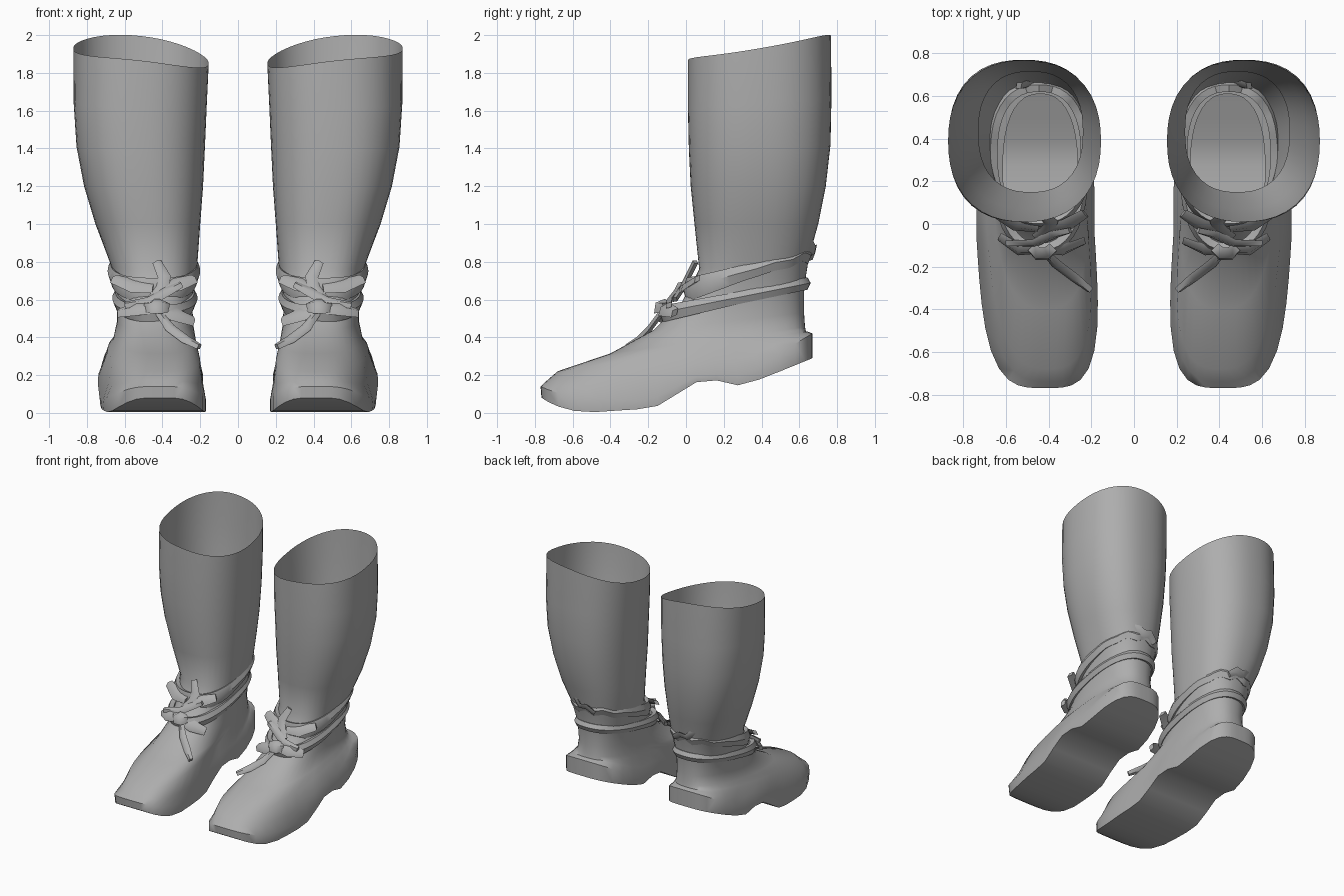
import bpy, bmesh, math
from mathutils import Vector

if "Cube" in bpy.data.objects:
    bpy.data.objects.remove(bpy.data.objects["Cube"])

N = 44  # points around every ring

leather = bpy.data.materials.new("grey leather")
leather.diffuse_color = (0.42, 0.42, 0.42, 1)
leather.use_nodes = True
leather.node_tree.nodes["Principled BSDF"].inputs["Base Color"].default_value = leather.diffuse_color


def interp(table, y):
    """Piecewise linear lookup."""
    if y <= table[0][0]:
        return table[0][1]
    for (a, za), (b, zb) in zip(table, table[1:]):
        if y <= b:
            return za + (zb - za) * (y - a) / (b - a)
    return table[-1][1]


def ring(y0, y1, x0, x1, zf, zb, e=2.4, skew=0.0, tilt=0.0, sag=0.0, table=None):
    """Rounded outline, first point at the front, height running from zf to zb."""
    pts = []
    for i in range(N):
        t = 2 * math.pi * i / N
        s, c = math.sin(t), -math.cos(t)
        r = (abs(s) ** e + abs(c) ** e) ** (-1 / e)
        u, v = r * s, r * c
        y = (y0 + y1) / 2 + v * (y1 - y0) / 2
        x = (x0 + x1) / 2 + u * (x1 - x0) / 2 + skew * max(0, -v)
        z = zf + (zb - zf) * (v + 1) / 2 + tilt * u - sag * u * u
        pts.append(Vector((x, y, interp(table, y) if table else z)))
    return pts


def bridge(bm, a, b):
    n = len(a)
    for i in range(n):
        bm.faces.new((a[i], b[i], b[(i + 1) % n], a[(i + 1) % n]))


def finish(bm, name, angle, recalc=True):
    """Make the object and mirror it onto the other foot."""
    if recalc:
        bmesh.ops.recalc_face_normals(bm, faces=bm.faces[:])
    me = bpy.data.meshes.new(name)
    bm.to_mesh(me)
    bm.free()
    me.materials.append(leather)
    ob = bpy.data.objects.new(name, me)
    bpy.context.collection.objects.link(ob)
    bpy.ops.object.select_all(action='DESELECT')
    ob.select_set(True)
    bpy.context.view_layer.objects.active = ob
    bpy.ops.object.shade_smooth_by_angle(angle=math.radians(angle))
    mod = ob.modifiers.new("other foot", 'MIRROR')
    mod.use_mirror_merge = False
    return ob


# Boot shell: lining, shaft, ankle, instep and sole as one loft
edge = [(-.77, .14), (-.7, .11), (-.55, .08), (-.2, .06), (.1, .215), (.27, .19), (.4, .25), (.6, .38), (.67, .42)]
under = [(-.765, .08), (-.7, .04), (-.55, .0), (-.17, .025), (.1, .19), (.15, .175), (.27, .145), (.4, .18), (.67, .29)]
rings = [
    ring(.15, .715, .24, .73, 1.0, 1.12),
    ring(.07, .745, .195, .81, 1.35, 1.42),
    ring(.025, .76, .165, .86, 1.7, 1.75),
    ring(.01, .768, .155, .872, 1.865, 1.995, 2.3, tilt=.04, sag=.04),
    ring(.01, .77, .165, .87, 1.62, 1.66),
    ring(.015, .765, .175, .855, 1.4, 1.42),
    ring(.025, .74, .185, .815, 1.2, 1.2),
    ring(.045, .70, .2, .755, 1.0, 1.0),
    ring(.07, .65, .215, .675, .76, .82),
    ring(-.02, .625, .24, .64, .59, .66),
    ring(-.17, .625, .24, .64, .44, .53, skew=-.01),
    ring(-.40, .63, .225, .66, .315, .455, 2.6, -.03),
    ring(-.68, .635, .215, .69, .22, .43, 2.9, -.05),
    ring(-.74, .645, .20, .715, .18, .42, 3.0, -.05),
    ring(-.77, .67, .185, .74, 0, 0, 3.5, -.045, table=edge),
    ring(-.765, .67, .185, .735, 0, 0, 3.5, -.045, table=under),
]
# The ring above the welt follows the sole instead of a straight slope
for p, q in zip(rings[-3], rings[-2]):
    p.z = .55 * q.z + .45 * p.z + .01
bm = bmesh.new()
loops = [[bm.verts.new(p) for p in r] for r in rings]
for a, b in zip(loops, loops[1:]):
    bridge(bm, a, b)
# Underside closed with strips running across the foot
s = loops[-1]
h = N // 2
bm.faces.new((s[N - 1], s[1], s[0]))
bm.faces.new((s[h - 1], s[h + 1], s[h]))
for i in range(1, h - 1):
    bm.faces.new((s[N - i], s[N - i - 1], s[i + 1], s[i]))
finish(bm, "boot_shell", 50, recalc=False)


# Straps wound around the ankle
def strap(name, y0, y1, x0, x1, zf, zb, hf, hb, wave=0.0):
    bm = bmesh.new()
    loops = []
    for grow, up in ((-.025, .8), (.008, 1), (.025, .1), (.008, -1), (-.025, -.8)):
        pts = ring(y0 - grow, y1 + grow, x0 - grow, x1 + grow, zf, zb)
        for i, p in enumerate(pts):
            k = (1 - math.cos(2 * math.pi * i / N)) / 2
            p.z += up * (hf + (hb - hf) * min(1, 2 * k)) + wave * k ** 4 * math.sin(i * 1.5)
        loops.append([bm.verts.new(p) for p in pts])
    for i in range(5):
        bridge(bm, loops[i], loops[(i + 1) % 5])
    finish(bm, name, 40)


strap("upper_strap", .01, .645, .225, .665, .65, .845, .065, .04, .015)
strap("lower_strap", -.115, .635, .24, .64, .525, .685, .045, .033)


# Knot, loops and loose ends in front of the ankle
def ribbon(name, pts, half, thick):
    """Four-sided strip along a path; half is the widest half-width."""
    bm = bmesh.new()
    pts = [Vector(p) for p in pts]
    loops = []
    for i, p in enumerate(pts):
        d = (pts[min(i + 1, len(pts) - 1)] - pts[max(i - 1, 0)]).normalized()
        side = d.cross(Vector((0, -.8, .6))).normalized()
        out = side.cross(d)
        w = half * (.7 if i in (0, len(pts) - 1) else 1)
        loops.append([bm.verts.new(q) for q in
                      (p + side * w, p + out * thick, p - side * w, p - out * thick)])
    for a, b in zip(loops, loops[1:]):
        bridge(bm, a, b)
    bm.faces.new(loops[0])
    bm.faces.new(loops[-1][::-1])
    finish(bm, name, 60)


ribbon("knot", [(.38, -.11, .56), (.41, -.14, .565), (.45, -.14, .565), (.48, -.11, .56)], .05, .03)
ribbon("inner_bow", [(.42, -.12, .535), (.33, -.12, .52), (.235, -.08, .485)], .045, .018)
ribbon("outer_bow", [(.45, -.12, .55), (.54, -.12, .55), (.63, -.06, .53)], .045, .018)
ribbon("long_end", [(.42, -.13, .53), (.36, -.19, .45), (.28, -.25, .39), (.205, -.31, .35)], .028, .016)
ribbon("raised_end", [(.46, -.06, .60), (.40, -.02, .66), (.39, .01, .72), (.43, .05, .80)], .035, .016)
ribbon("crossing_lace", [(.30, -.03, .68), (.38, -.05, .64), (.47, -.09, .59), (.60, -.09, .57)], .03, .016)
ribbon("inner_upper_end", [(.40, -.02, .65), (.32, -.005, .68), (.23, .05, .71)], .045, .015)
ribbon("outer_upper_end", [(.45, -.02, .66), (.55, -.005, .67), (.66, .06, .71)], .045, .015)
# Gathered knot at the heel end of the upper strap
ribbon("back_gather", [(.36, .655, .82), (.42, .67, .86), (.48, .665, .85), (.54, .65, .91)], .04, .018)
